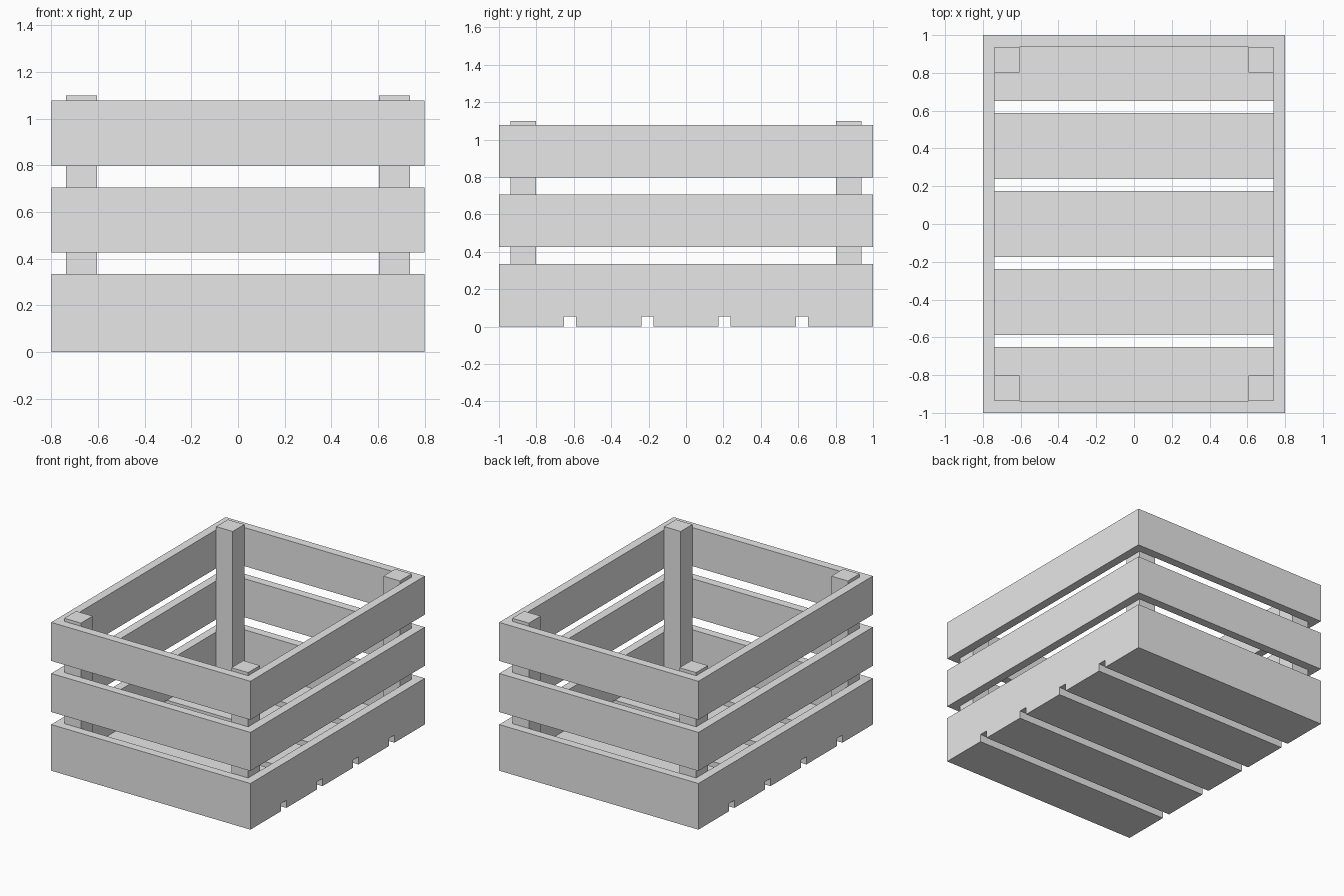
import bpy, bmesh

cube = bpy.data.objects.get("Cube")
if cube:
    bpy.data.objects.remove(cube, do_unlink=True)

wood = bpy.data.materials.new("light_grey")
wood.use_nodes = True
grey = (0.8, 0.8, 0.8, 1)
wood.diffuse_color = grey
wood.node_tree.nodes["Principled BSDF"].inputs["Base Color"].default_value = grey

HALF_X, HALF_Y, BOARD = 0.8, 1.0, 0.062
FLOOR_TOP = 0.055


def finish(name, bm):
    bmesh.ops.recalc_face_normals(bm, faces=bm.faces)
    mesh = bpy.data.meshes.new(name)
    bm.to_mesh(mesh)
    bm.free()
    mesh.materials.append(wood)
    obj = bpy.data.objects.new(name, mesh)
    bpy.context.collection.objects.link(obj)
    return obj


def box(name, x0, x1, y0, y1, z0, z1):
    bm = bmesh.new()
    bmesh.ops.create_cube(bm, size=1)
    for v in bm.verts:
        v.co.x = x1 if v.co.x > 0 else x0
        v.co.y = y1 if v.co.y > 0 else y0
        v.co.z = z1 if v.co.z > 0 else z0
    return finish(name, bm)


def board_ring(name, z0, z1):
    """Four side boards meeting at mitred corners."""
    bm = bmesh.new()
    corners = [(-1, -1), (1, -1), (1, 1), (-1, 1)]
    loops = []
    for inset, z in ((0, z0), (0, z1), (BOARD, z1), (BOARD, z0)):
        loops.append([bm.verts.new((sx * (HALF_X - inset), sy * (HALF_Y - inset), z))
                      for sx, sy in corners])
    for i in range(4):
        a, b = loops[i], loops[(i + 1) % 4]
        for j in range(4):
            k = (j + 1) % 4
            bm.faces.new((a[j], a[k], b[k], b[j]))
    return finish(name, bm)


# Floor slats
gap, count = 0.065, 5
width = (2 * HALF_Y - gap * (count - 1)) / count
for i in range(count):
    y = -HALF_Y + i * (width + gap)
    box(f"floor_slat_{i + 1}", -HALF_X, HALF_X, y, y + width, 0, FLOOR_TOP)

# Three tiers of side boards
for tier, z in (("lower", FLOOR_TOP), ("middle", 0.426), ("upper", 0.797)):
    board_ring(f"{tier}_side_boards", z, z + 0.28)

# Corner posts inside the boards
for y_name, sy in (("front", -1), ("back", 1)):
    for x_name, sx in (("right", -1), ("left", 1)):
        xs = sorted((sx * 0.605, sx * (HALF_X - BOARD)))
        ys = sorted((sy * 0.803, sy * (HALF_Y - BOARD)))
        box(f"{y_name}_{x_name}_post", *xs, *ys, FLOOR_TOP, 1.1)
